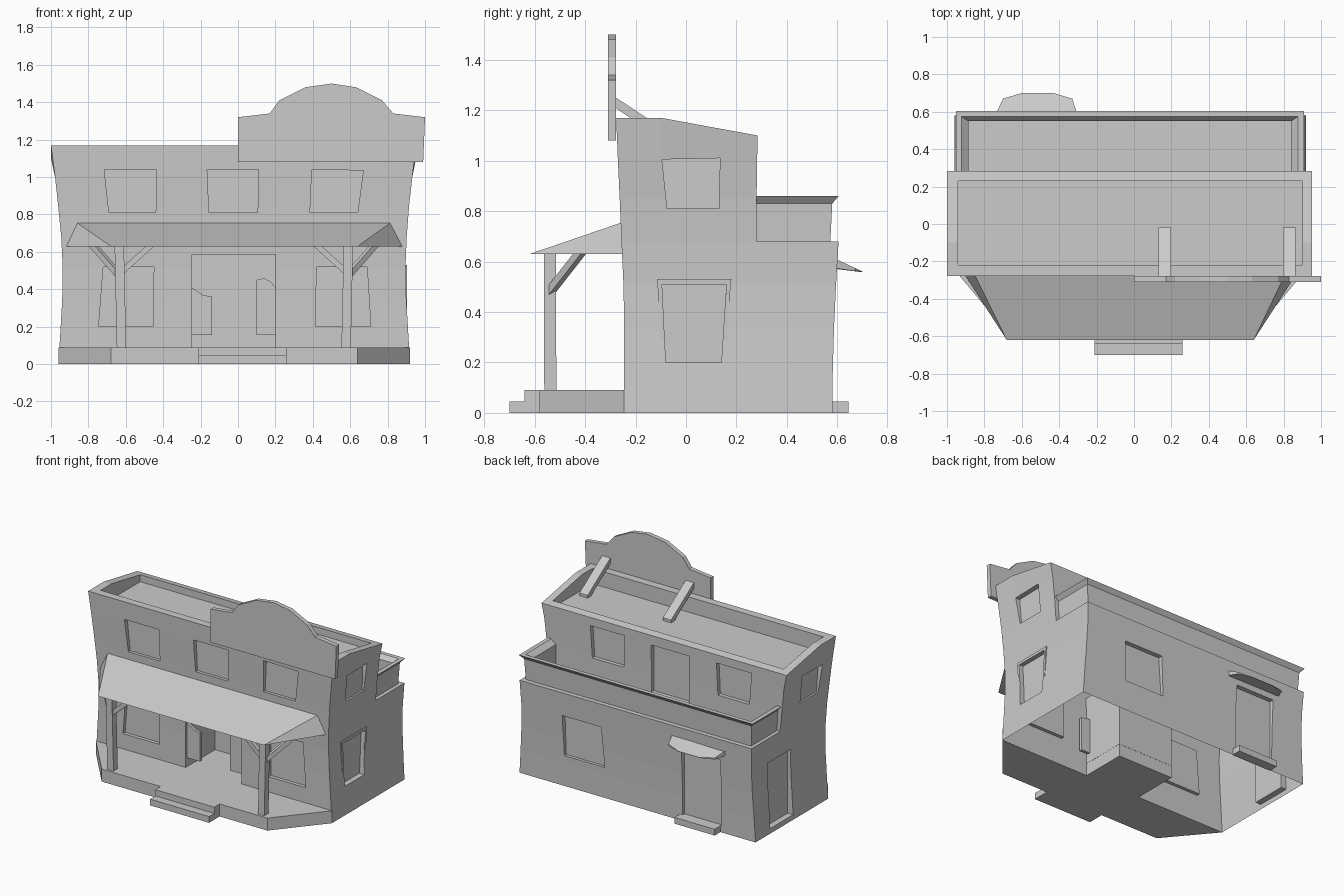
import bpy, bmesh, math
from mathutils import Vector

if "Cube" in bpy.data.objects:
    bpy.data.objects.remove(bpy.data.objects["Cube"])

GRAY = bpy.data.materials.new("plain_gray")
GRAY.diffuse_color = (0.6, 0.6, 0.6, 1)
GRAY.use_nodes = True
GRAY.node_tree.nodes["Principled BSDF"].inputs["Base Color"].default_value = GRAY.diffuse_color


def finish(bm, name):
    bmesh.ops.recalc_face_normals(bm, faces=bm.faces[:])
    me = bpy.data.meshes.new(name)
    bm.to_mesh(me)
    bm.free()
    me.materials.append(GRAY)
    ob = bpy.data.objects.new(name, me)
    bpy.context.collection.objects.link(ob)
    return ob


def at(axis, u, v, d):
    return {"x": (d, u, v), "y": (u, d, v), "z": (u, v, d)}[axis]


def add_prism(bm, pts, axis, d0, d1):
    a = [bm.verts.new(at(axis, u, v, d0)) for u, v in pts]
    b = [bm.verts.new(at(axis, u, v, d1)) for u, v in pts]
    bm.faces.new(a)
    bm.faces.new(b[::-1])
    n = len(pts)
    for i in range(n):
        bm.faces.new((a[i], a[(i + 1) % n], b[(i + 1) % n], b[i]))


def prism(name, pts, axis, d0, d1):
    bm = bmesh.new()
    add_prism(bm, pts, axis, d0, d1)
    return finish(bm, name)


def rect(u0, u1, v0, v1):
    return [(u0, v0), (u1, v0), (u1, v1), (u0, v1)]


def hull(name, pts):
    bm = bmesh.new()
    vs = [bm.verts.new(p) for p in pts]
    bmesh.ops.convex_hull(bm, input=vs)
    bmesh.ops.dissolve_limit(bm, angle_limit=0.01, verts=bm.verts[:], edges=bm.edges[:])
    return finish(bm, name)


def bar(name, p, q, w, h):
    # square beam between two points
    p, q = Vector(p), Vector(q)
    d = (q - p).normalized()
    side = d.cross(Vector((0, 0, 1)))
    side = side.normalized() if side.length > 0.1 else Vector((1, 0, 0))
    up = side.cross(d)
    return hull(name, [e + side * (s * w / 2) + up * (t * h / 2)
                       for e in (p, q) for s in (-1, 1) for t in (-1, 1)])


def storey(name, rings, top=None):
    # rings: z, left, right, front, back
    bm = bmesh.new()
    loops = []
    for i, (z, l, r, f, b) in enumerate(rings):
        xy = [(l, f), (r, f), (r, -0.1), (r, b), (l, b), (l, -0.1)]
        zs = top if top and i == len(rings) - 1 else [z] * 6
        loops.append([bm.verts.new((x, y, k)) for (x, y), k in zip(xy, zs)])
    for a, b in zip(loops, loops[1:]):
        for i in range(6):
            j = (i + 1) % 6
            bm.faces.new((a[i], a[j], b[j], b[i]))
    for lp in (loops[0], loops[-1]):
        bm.faces.new((lp[0], lp[1], lp[2], lp[5]))
        bm.faces.new((lp[2], lp[3], lp[4], lp[5]))
    return finish(bm, name)


def carve(ob, cuts, drop):
    # recess every opening, then drop the unwanted faces
    bm = bmesh.new()
    for c in cuts:
        add_prism(bm, *c)
    cutter = finish(bm, "opening_cutter")
    cutter.hide_render = True
    m = ob.modifiers.new("openings", "BOOLEAN")
    m.operation, m.solver, m.object = "DIFFERENCE", "EXACT", cutter
    bpy.context.view_layer.update()
    bpy.context.view_layer.objects.active = ob
    bpy.ops.object.modifier_apply(modifier=m.name)
    bpy.data.objects.remove(cutter)
    bm = bmesh.new()
    bm.from_mesh(ob.data)
    bmesh.ops.delete(bm, geom=[f for f in bm.faces if drop([v.co for v in f.verts])], context="FACES")
    bm.to_mesh(ob.data)
    bm.free()


# lower storey, concave walls, open underneath, with a deep entrance niche
lower = storey("lower_storey", [
    (0, -0.96, 0.92, -0.245, 0.58), (0.17, -0.95, 0.91, -0.245, 0.582),
    (0.34, -0.94, 0.90, -0.245, 0.587), (0.51, -0.937, 0.895, -0.248, 0.595),
    (0.68, -0.945, 0.902, -0.256, 0.605)])
carve(lower, [
    ([(-0.745, 0.2), (-0.455, 0.2), (-0.45, 0.52), (-0.72, 0.52)], "y", -0.4, -0.22),
    ([(0.415, 0.2), (0.71, 0.2), (0.69, 0.52), (0.42, 0.52)], "y", -0.4, -0.22),
    (rect(-0.245, 0.2, 0.09, 0.585), "y", -0.4, 0.09),
    ([(-0.08, 0.2), (0.14, 0.2), (0.16, 0.51), (-0.095, 0.51)], "x", 0.87, 1.1),
    (rect(0.15, 0.41, 0.035, 0.5), "x", -1.1, -0.915),
    ([(0.24, 0.22), (0.56, 0.22), (0.57, 0.51), (0.26, 0.51)], "y", 0.562, 0.8),
    (rect(-0.69, -0.38, 0.045, 0.53), "y", 0.562, 0.8),
], lambda co: all(c.z < 0.001 for c in co) or all(c.z > 0.679 for c in co))

# balcony floor, a single sheet behind the upper storey
bm = bmesh.new()
bm.faces.new([bm.verts.new((x, y, 0.68)) for x, y in rect(-0.945, 0.902, 0.28, 0.605)])
finish(bm, "balcony_floor")

# upper storey with sloping parapet and sunken roof
upper = storey("upper_storey", [
    (0.68, -0.945, 0.902, -0.256, 0.28), (0.85, -0.962, 0.915, -0.263, 0.28),
    (1.0, -0.978, 0.932, -0.27, 0.282), (1.17, -1.0, 0.952, -0.277, 0.284)],
    [1.17, 1.17, 1.17, 1.10, 1.10, 1.17])
side_win = [(-0.075, 0.81), (0.13, 0.81), (0.135, 1.01), (-0.095, 1.005)]
carve(upper, [
    ([(-0.69, 0.81), (-0.44, 0.81), (-0.435, 1.04), (-0.715, 1.04)], "y", -0.4, -0.24),
    ([(-0.155, 0.81), (0.105, 0.81), (0.11, 1.04), (-0.165, 1.04)], "y", -0.4, -0.24),
    ([(0.385, 0.81), (0.64, 0.81), (0.67, 1.035), (0.395, 1.04)], "y", -0.4, -0.24),
    (side_win, "x", 0.898, 1.1),
    ([(u - 0.06, v) for u, v in side_win], "x", -1.2, -0.945),
    ([(0.3, 0.81), (0.55, 0.81), (0.565, 1.04), (0.29, 1.04)], "y", 0.252, 0.5),
    (rect(-0.22, 0.08, 0.69, 1.03), "y", 0.252, 0.5),
    ([(-0.7, 0.81), (-0.45, 0.81), (-0.44, 1.04), (-0.72, 1.04)], "y", 0.252, 0.5),
    (rect(-0.94, 0.90, -0.22, 0.23), "z", 1.06, 1.4),
], lambda co: all(c.z < 0.681 for c in co))

# frame of the right side window
for part, q in {
    "top": [(-0.115, 0.53), (0.18, 0.53), (0.177, 0.51), (-0.113, 0.51)],
    "front": [(-0.113, 0.51), (-0.095, 0.51), (-0.084, 0.28), (-0.1, 0.28)],
    "back": [(0.16, 0.51), (0.177, 0.51), (0.163, 0.28), (0.147, 0.28)],
}.items():
    prism("side_window_frame_" + part, q, "x", 0.87, 0.903)

# short swing doors hung inside the entrance
prism("swing_door_left", [(-0.25, 0.155), (-0.14, 0.155), (-0.14, 0.36), (-0.19, 0.37),
                          (-0.225, 0.395), (-0.25, 0.41)], "y", -0.232, -0.212)
prism("swing_door_right", [(0.27, 0.155), (0.1, 0.155), (0.1, 0.45), (0.14, 0.46),
                           (0.175, 0.44), (0.2, 0.41), (0.27, 0.40)], "y", -0.232, -0.212)

# porch deck and steps
prism("porch_deck", [(-0.96, -0.245), (-0.68, -0.58), (0.64, -0.58), (0.92, -0.245)], "z", 0, 0.09)
prism("entrance_floor", rect(-0.245, 0.2, -0.245, 0.09), "z", 0, 0.089)
prism("front_step_upper", rect(-0.21, 0.26, -0.64, -0.575), "z", 0, 0.09)
prism("front_step_lower", rect(-0.21, 0.26, -0.7, -0.635), "z", 0, 0.045)
prism("back_step", rect(-0.68, -0.36, 0.575, 0.645), "z", 0, 0.045)

# hipped porch roof
hull("porch_roof", [(-0.92, -0.25, 0.63), (-0.68, -0.62, 0.63), (0.64, -0.62, 0.63),
                    (0.88, -0.25, 0.63), (-0.86, -0.255, 0.755), (0.815, -0.255, 0.755)])

# posts with two braces each
for side, x, s in (("left", -0.63, -1), ("right", 0.585, 1)):
    bar("porch_post_" + side, (x - s * 0.007, -0.538, 0.09), (x + s * 0.005, -0.54, 0.635), 0.05, 0.048)
    bar("brace_inner_" + side, (x - s * 0.01, -0.54, 0.495), (x - s * 0.17, -0.54, 0.64), 0.028, 0.03)
    bar("brace_outer_" + side, (x + s * 0.01, -0.54, 0.48), (x + s * 0.15, -0.415, 0.64), 0.028, 0.03)

# curved false front and its rear braces
prism("false_front", [(0, 1.08), (0, 1.32), (0.17, 1.34), (0.22, 1.41), (0.36, 1.48), (0.5, 1.5),
                      (0.63, 1.48), (0.77, 1.41), (0.83, 1.34), (1.0, 1.32), (0.99, 1.08)],
      "y", -0.31, -0.278)
for i, x in enumerate((0.165, 0.83)):
    prism(f"false_front_brace_{i}", [(-0.285, 1.255), (-0.285, 1.213), (-0.05, 1.055), (-0.02, 1.06), (-0.02, 1.08)],
          "x", x - 0.033, x + 0.033)

# balcony wall with flared rail, swept around three sides
bm = bmesh.new()
section = [(0, 0.675), (0.008, 0.83), (0.033, 0.86), (0.003, 0.86), (-0.022, 0.83), (-0.022, 0.675)]
rows = []
for c in range(4):
    row = []
    for d, z in section:
        dx = d * 1.6 if d < 0 else d
        x = -0.92 - dx if c < 2 else 0.875 + dx
        y = 0.27 if c in (0, 3) else 0.572 + d
        row.append(bm.verts.new((x, y, z)))
    rows.append(row)
n = len(section)
for a, b in zip(rows, rows[1:]):
    for i in range(n):
        j = (i + 1) % n
        bm.faces.new((a[i], a[j], b[j], b[i]))
bm.faces.new(rows[0])
bm.faces.new(rows[3])
finish(bm, "balcony_wall")

# rounded awning over the back door
awning = prism("back_awning", [(-0.73, 0.585), (-0.73, 0.607), (-0.70, 0.67), (-0.6, 0.7), (-0.43, 0.7),
                               (-0.33, 0.67), (-0.31, 0.607), (-0.31, 0.585)], "z", 0.555, 0.6)
for v in awning.data.vertices:
    if v.co.z > 0.58:
        v.co.z = 0.605 - max(0, v.co.y - 0.605) * 0.47
    else:
        v.co.z = 0.572 - max(0, v.co.y - 0.605) * 0.15
